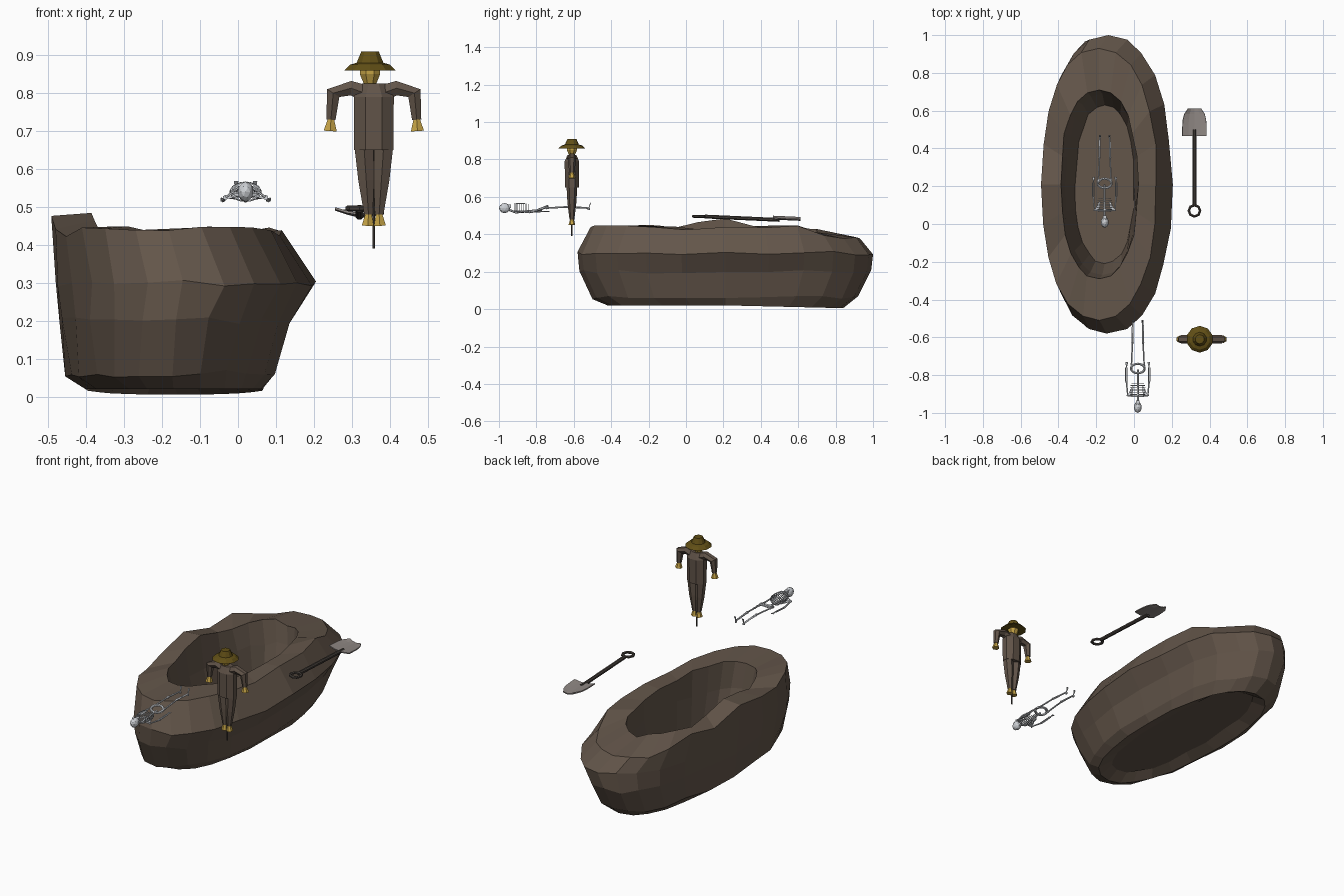
import bpy, bmesh, math, random
from mathutils import Vector, Matrix

random.seed(4)
if "Cube" in bpy.data.objects:
    bpy.data.objects.remove(bpy.data.objects["Cube"])


def material(name, *rgb):
    mat = bpy.data.materials.new(name)
    mat.use_nodes = True
    mat.diffuse_color = (*rgb, 1)
    shader = next(node for node in mat.node_tree.nodes if node.type == "BSDF_PRINCIPLED")
    shader.inputs["Base Color"].default_value = (*rgb, 1)
    return mat


earth = material("earth brown", .125, .092, .068)
cloth = material("worn brown cloth", .12, .088, .066)
straw = material("golden straw", .55, .36, .06)
felt = material("olive felt", .12, .078, .008)
wood = material("dark wood", .06, .05, .043)
steel = material("grey steel", .27, .24, .225)
bone = material("pale bone", .62, .64, .67)


def at(x, y, z):
    return Vector((x, y, z))


ACROSS, ALONG, UP = at(1, 0, 0), at(0, 1, 0), at(0, 0, 1)


def rise(*heights):
    return [UP * height for height in heights]


def arc(centre, first, second, turn=math.pi, steps=8):
    angles = [turn * i / steps for i in range(steps + 1)]
    return [centre + first * math.cos(angle) + second * math.sin(angle) for angle in angles]


def skin(bm, rings):
    # Join successive rings of vertices with quads and cap both ends
    for low, high in zip(rings, rings[1:]):
        for i in range(len(low)):
            bm.faces.new((low[i - 1], low[i], high[i], high[i - 1]))
    bm.faces.new(rings[0])
    bm.faces.new(rings[-1])


def sweep(bm, path, radii, sides, ref):
    # Tube along a path; a radius may be a pair: across and along ref
    if not isinstance(radii, list):
        radii = [radii] * len(path)
    rings = []
    for k, (point, radius) in enumerate(zip(path, radii)):
        tangent = (path[min(k + 1, len(path) - 1)] - path[max(k - 1, 0)]).normalized()
        side = tangent.cross(ref).normalized()
        other = side.cross(tangent)
        wide, deep = radius if isinstance(radius, tuple) else (radius, radius)
        angles = [math.tau * (i + .5) / sides for i in range(sides)]
        rings.append([bm.verts.new(point + side * wide * math.cos(angle) + other * deep * math.sin(angle))
                      for angle in angles])
    skin(bm, rings)


def finish(name, bm, mat, origin, mirror=False):
    bmesh.ops.recalc_face_normals(bm, faces=bm.faces)
    mesh = bpy.data.meshes.new(name)
    bm.to_mesh(mesh)
    bm.free()
    mesh.materials.append(mat)
    part = bpy.data.objects.new(name, mesh)
    part.location = origin
    bpy.context.collection.objects.link(part)
    if mirror:
        part.modifiers.new("Mirror", "MIRROR")
    return part


def tubes(name, mat, origin, *runs, sides=6, ref=ALONG, mirror=False):
    bm = bmesh.new()
    for path, radii in runs:
        sweep(bm, path, radii, sides, ref)
    return finish(name, bm, mat, origin, mirror)


# Hollow earth mound: rounded rings from underside, up the wall, over the rim and into the pit
# Each level gives left edge, right edge, half length, height
levels = [(-.34, 0, .55, .05), (-.4, .07, .63, .02), (-.45, .1, .71, .06), (-.47, .14, .78, .2),
          (-.48, .2, .79, .3), (-.49, .12, .72, .43), (-.39, .02, .5, .43), (-.36, .02, .48, .3), (-.31, 0, .42, .08)]
rim, lip = levels[5][-1], levels[1][-1]
columns = 24


def rounded(value):
    return math.copysign(abs(value) ** .9, value)


bm = bmesh.new()
rings = []
for left, right, length, height in levels:
    ring = []
    for i in range(columns):
        angle = math.tau * i / columns
        u, v = rounded(math.cos(angle)), rounded(math.sin(angle))
        x = (left + right + u * (right - left)) / 2 + random.uniform(-.006, .006)
        y = .21 + v * length
        z = height
        if height == rim:  # hump on one flank, falling away at the back
            z += random.uniform(-.01, .02) - .2 * max(0, y - .6)
            if u < -.8 and abs(y - .15) < .15:
                z += .04
        elif height == lip:
            z -= .015 * max(0, v)
        else:
            z += random.uniform(-.01, .01)
        ring.append(bm.verts.new((x, y, z)))
    rings.append(ring)
skin(bm, rings)
finish("earth_mound", bm, earth, (0, 0, 0))

# Shovel, tipped slightly down towards the blade
shovel = at(.32, .1, .495)
slope = at(0, 1, -.045)
tubes("shovel_shaft", wood, shovel, ([slope * 0, slope * .4], .011), sides=8, ref=UP)
tubes("shovel_grip", wood, shovel, (arc(slope * -.03, ALONG * .03, ACROSS * .03, math.tau), .008), ref=UP)
bm = bmesh.new()
rows, half_width, length = 6, .065, .16
grid = []
for i in range(rows):
    t = i / rows * 1.1
    width = half_width * math.sqrt(1 - t ** 4)
    spine = slope * (.365 + t * length)
    grid.append([bm.verts.new(spine + ACROSS * u * width + UP * .01 * (u * u - u / 2)) for u in (-1, -.5, 0, .5, 1)])
for near, far in zip(grid, grid[1:]):
    for i in range(len(near) - 1):
        bm.faces.new((near[i], near[i + 1], far[i + 1], far[i]))
blade = finish("shovel_blade", bm, steel, shovel)
blade.modifiers.new("Thickness", "SOLIDIFY").thickness = .006

# Scarecrow, laid out by its joints around an upright axis
stand = at(.358, -.61, 0)
collar, shoulder, elbow = at(.01, 0, .795), at(.06, 0, .813), at(.107, 0, .8)
wrist, hand = at(.113, 0, .73), at(.115, 0, .7)
hip, ankle, foot = at(.026, 0, .66), at(.014, 0, .48), at(.016, 0, .45)
tubes("scarecrow_pole", wood, stand, (rise(.39, .8), .004))
tubes("scarecrow_coat", cloth, stand,
      (rise(.65, .79, .825), [(.056, .04), (.057, .042), (.034, .025)]), sides=8)
tubes("scarecrow_sleeves", cloth, stand,
      ([collar, shoulder, elbow, wrist], [.026, .022, .022, .014]), mirror=True)
tubes("scarecrow_hands", straw, stand, ([wrist, hand], [.01, .02]), mirror=True)
tubes("scarecrow_trousers", cloth, stand, ([hip, hip.lerp(ankle, .5), ankle], [.029, .024, .013]), mirror=True)
tubes("scarecrow_feet", straw, stand, ([ankle, foot], [.01, .018]), mirror=True)
head = stand - ACROSS * .01
tubes("scarecrow_head", straw, head, (rise(.8, .825, .85, .875), [.012, .018, .029, .029]), sides=8)
tubes("scarecrow_hat", felt, head, (rise(.86, .875, .88, .91), [.071, .055, .037, .024]), sides=10)

# Skeleton lying on its back, laid out by its joints around the hips
rest = at(.02, -.75, .54)
bones = []


def add_bones(name, *runs, **options):
    bones.append(tubes(name, bone, rest, *runs, **{"ref": UP, **options}))


bm = bmesh.new()
crown, jaw = at(0, -.22, 0), at(0, -.195, .01)
bmesh.ops.create_icosphere(bm, subdivisions=2, radius=.03,
                           matrix=Matrix.Translation(crown) @ Matrix.Diagonal((.7, 1, .9, 1)))
bmesh.ops.create_cube(bm, size=.02, matrix=Matrix.Translation(jaw))
bones.append(finish("skull", bm, bone, rest))

chest, tail = at(0, -.16, -.023), at(0, -.02, -.01)
add_bones("spine", ([crown, chest, chest.lerp(tail, .6), tail], .006))
breast = at(0, -.16, .024)
add_bones("breastbone", ([breast, breast + ALONG * .05], (.007, .003)), sides=4)

rib_count = 7
ribs = []
for k in range(rib_count):
    swell = .026 + .014 * math.sin(math.pi * (k + 1) / (rib_count + 1))
    middle = ALONG * (.012 * k - .165)
    ribs.append((arc(middle, UP * -.025, ACROSS * swell, math.pi - k * .1), .0026))
add_bones("ribs", *ribs, sides=4, ref=ALONG, mirror=True)

shoulder, elbow, wrist = at(.053, -.16, -.015), at(.06, -.085, -.023), at(.06, -.01, -.018)
add_bones("shoulders", ([breast, shoulder], .003),
          ([shoulder - ACROSS * .01, chest.lerp(shoulder, .5) + ALONG * .05], [(.014, .003), (.004, .002)]),
          sides=5, mirror=True)
split = ACROSS * .004
fingers = [([wrist, wrist + ALONG * .03 + split * i], .002) for i in (-2, -1, 0, 1)]
add_bones("arms", ([shoulder, shoulder.lerp(elbow, .15), elbow], [.007, .004, .005]),
          ([elbow - split, wrist - split], .003), ([elbow + split, wrist + split], .003),
          *fingers, mirror=True)

hip, knee, ankle = at(.034, 0, 0), at(.028, .125, .007), at(.025, .23, 0)
basin = arc(at(0, -.015, 0), at(0, -.025, -.01), ACROSS * .036)
add_bones("pelvis", (basin, .007), mirror=True)
toes = [([ankle, ankle + at(0, .01, .028) + split * i], .0022) for i in (-1, 0, 1)]
add_bones("legs", ([hip, hip.lerp(knee, .1), hip.lerp(knee, .9), knee], [.007, .0045, .0045, .008]),
          ([knee, ankle], [.006, .004]), ([knee + split, ankle + split], .0025), mirror=True)
add_bones("feet", ([ankle, ankle - UP * .01], .006), *toes, ref=ALONG, mirror=True)

# Second skeleton on the floor of the pit
for part in bones:
    twin = part.copy()
    twin.name = "pit_" + part.name
    twin.location = rest + at(-.175, .98, -.41)
    bpy.context.collection.objects.link(twin)
